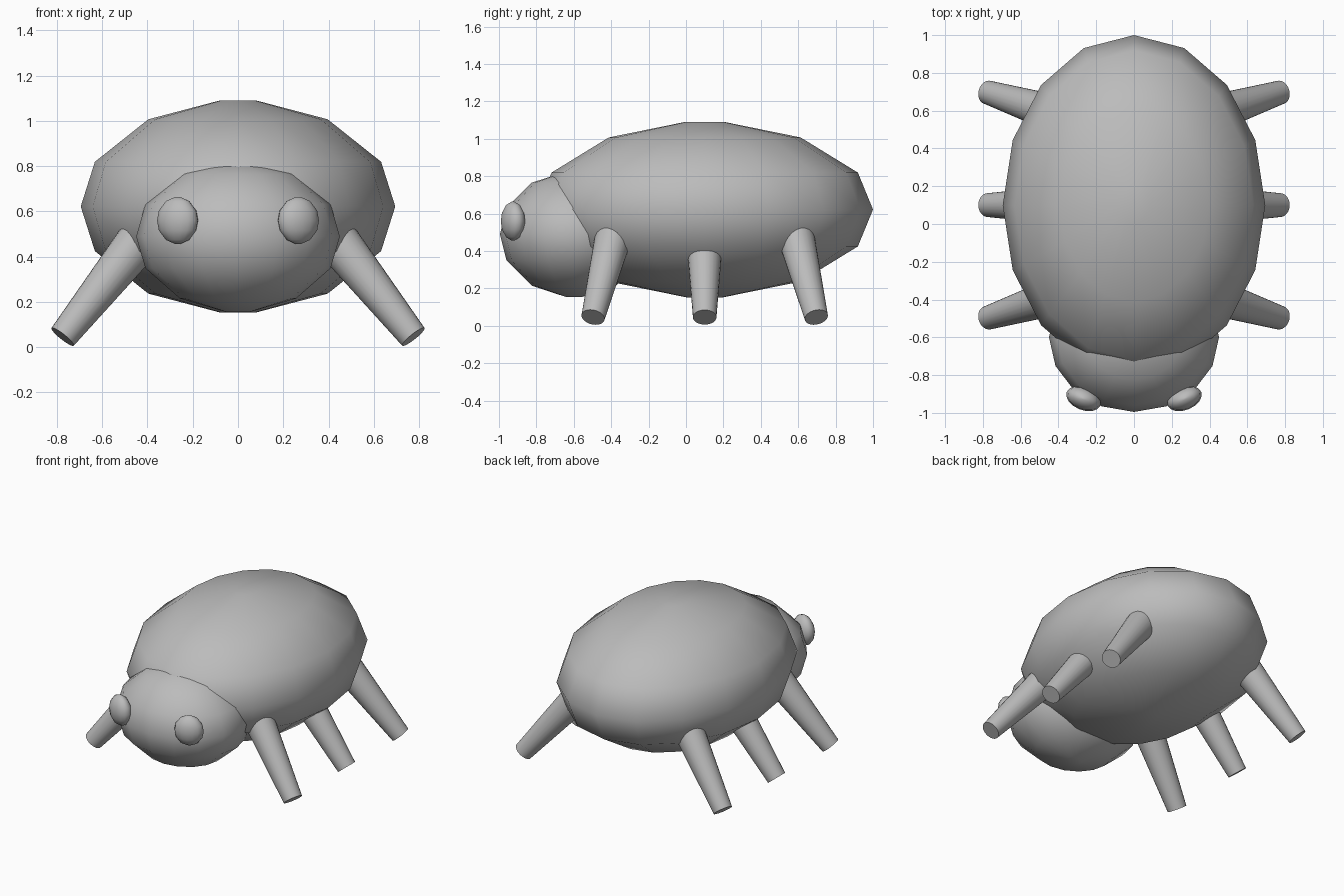
import bpy, bmesh, math
from mathutils import Vector, Matrix

cube = bpy.data.objects.get("Cube")
if cube:
    bpy.data.objects.remove(cube)

grey = bpy.data.materials.new("plain_grey")
grey.use_nodes = True
COLOUR = (0.5, 0.5, 0.5, 1)
grey.diffuse_color = COLOUR
grey.node_tree.nodes["Principled BSDF"].inputs["Base Color"].default_value = COLOUR

SEGMENTS = 16
# Upper half of the shared unit profile: (radius, height)
HALF = [(0.111, 0.994), (0.57, 0.816), (0.91, 0.418)]
PROFILE = HALF + [(1, 0)] + [(r, -h) for r, h in reversed(HALF)]


def finish(bm, name, angle):
    """Turn a bmesh into a smooth shaded object."""
    bmesh.ops.recalc_face_normals(bm, faces=bm.faces)
    mesh = bpy.data.meshes.new(name)
    bm.to_mesh(mesh)
    bm.free()
    mesh.materials.append(grey)
    obj = bpy.data.objects.new(name, mesh)
    bpy.context.collection.objects.link(obj)
    bpy.ops.object.select_all(action="DESELECT")
    obj.select_set(True)
    bpy.context.view_layer.objects.active = obj
    bpy.ops.object.shade_smooth_by_angle(angle=math.radians(angle))
    return obj


def ellipsoid(name, centre, radii, turn=0):
    """Faceted ellipsoid with small flat caps at its poles."""
    bm = bmesh.new()
    rings = []
    for r, h in PROFILE:
        angles = [math.tau * i / SEGMENTS for i in range(SEGMENTS)]
        rings.append([bm.verts.new((r * math.cos(a), r * math.sin(a), h)) for a in angles])
    for low, high in zip(rings, rings[1:]):
        for i in range(SEGMENTS):
            j = (i + 1) % SEGMENTS
            bm.faces.new((low[i], low[j], high[j], high[i]))
    bm.faces.new(rings[0])
    bm.faces.new(rings[-1])
    place = Matrix.Translation(centre) @ Matrix.Rotation(turn, 4, "Z")
    bm.transform(place @ Matrix.Diagonal((*radii, 1)))
    return finish(bm, name, 60)


def leg(name, foot, root):
    """Round leg, thicker at the root hidden in the body."""
    foot, root = Vector(foot), Vector(root)
    axis = root - foot
    bm = bmesh.new()
    bmesh.ops.create_cone(bm, cap_ends=True, segments=24, radius1=0.063,
                          radius2=0.103, depth=axis.length)
    turn = axis.to_track_quat("Z", "Y").to_matrix().to_4x4()
    bm.transform(Matrix.Translation((foot + root) / 2) @ turn)
    return finish(bm, name, 40)


# Body and head
ellipsoid("body", (0, 0.1, 0.622), (0.695, 0.9, 0.472))
ellipsoid("head", (0, -0.6, 0.49), (0.45, 0.395, 0.337))

# Eyes and three pairs of legs
for side, label in ((1, "left"), (-1, "right")):
    ellipsoid(label + "_eye", (side * 0.267, -0.925, 0.56),
              (0.096, 0.06, 0.105), side * math.radians(22))
    for step, position in ((-1, "front"), (0, "middle"), (1, "back")):
        leg(f"{label}_{position}_leg",
            (side * 0.775, 0.1 + step * 0.597, 0.046),
            (side * 0.39, 0.1 + step * 0.475, 0.53))
